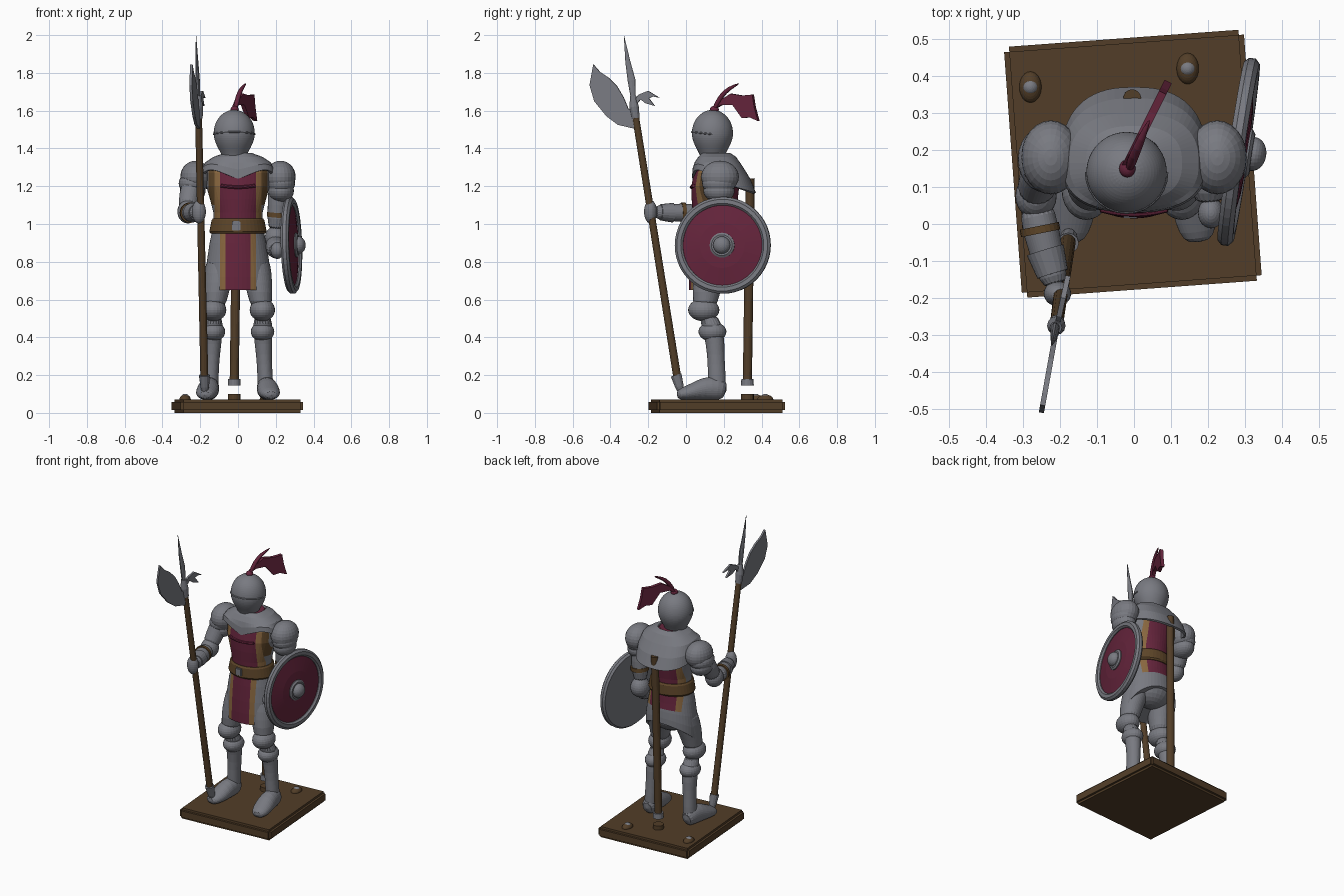
import bpy, bmesh, math
from math import sin, cos, pi, radians
from mathutils import Vector

if "Cube" in bpy.data.objects:
    bpy.data.objects.remove(bpy.data.objects["Cube"], do_unlink=True)


def material(name, r, g, b):
    mat = bpy.data.materials.new(name)
    mat.use_nodes = True
    mat.diffuse_color = (r, g, b, 1)
    mat.node_tree.nodes["Principled BSDF"].inputs["Base Color"].default_value = (r, g, b, 1)
    return mat


STEEL = material("steel grey", .19, .195, .22)
CRIMSON = material("crimson cloth", .13, .018, .045)
WOOD = material("brown wood", .085, .048, .021)
LEATHER = material("brown leather", .11, .06, .022)
GOLD = material("tan trim", .25, .135, .05)
parts = []


def finish(name, bm, mat, subsurf=0):
    bmesh.ops.recalc_face_normals(bm, faces=bm.faces)
    mesh = bpy.data.meshes.new(name)
    bm.to_mesh(mesh)
    bm.free()
    mesh.materials.append(mat)
    obj = bpy.data.objects.new(name, mesh)
    bpy.context.collection.objects.link(obj)
    if subsurf:
        mod = obj.modifiers.new("smooth", "SUBSURF")
        mod.levels = mod.render_levels = subsurf
    parts.append(obj)
    return obj


def skin(name, rings, mat, caps=True, subsurf=0):
    """Joins closed rings of points into one surface."""
    bm = bmesh.new()
    rows = [[bm.verts.new(p) for p in ring] for ring in rings]
    n = len(rows[0])
    for low, high in zip(rows, rows[1:]):
        for i in range(n):
            j = (i + 1) % n
            bm.faces.new((low[i], low[j], high[j], high[i]))
    if caps:
        bm.faces.new(rows[0])
        bm.faces.new(rows[-1])
    return finish(name, bm, mat, subsurf)


def sweep(name, sections, mat, sides=16, level=False, subsurf=0):
    """Elliptical sections (x, y, z, rx[, ry]); level keeps them horizontal."""
    pts = [Vector(s[:3]) for s in sections]
    chord = (pts[-1] - pts[0]).normalized()
    ref = Vector((0, 0, 1)) if abs(chord.z) < .8 else Vector((0, 1, 0))
    rings = []
    for k, (p, s) in enumerate(zip(pts, sections)):
        u, v = Vector((1, 0, 0)), Vector((0, 1, 0))
        if not level:
            t = (pts[min(k + 1, len(pts) - 1)] - pts[max(k - 1, 0)]).normalized()
            u = t.cross(ref).normalized()
            v = t.cross(u)
        angles = [2 * pi * i / sides for i in range(sides)]
        rings.append([p + u * (s[3] * cos(a)) + v * (s[-1] * sin(a)) for a in angles])
    return skin(name, rings, mat, True, subsurf)


def blob(name, centre, radii, mat=STEEL):
    bm = bmesh.new()
    bmesh.ops.create_uvsphere(bm, u_segments=24, v_segments=14, radius=1)
    bmesh.ops.scale(bm, vec=radii, verts=bm.verts)
    bmesh.ops.translate(bm, vec=centre, verts=bm.verts)
    return finish(name, bm, mat)


def box(name, centre, size, mat, bevel=0):
    bm = bmesh.new()
    bmesh.ops.create_cube(bm, size=1)
    bmesh.ops.scale(bm, vec=size, verts=bm.verts)
    if bevel:
        bmesh.ops.bevel(bm, geom=bm.edges[:], offset=bevel, segments=2, affect="EDGES")
    obj = finish(name, bm, mat)
    obj.location = centre
    return obj


def plate(name, outline, slope, anchor, mat, thick):
    """Flat (y, z) outline on an upright plane through the anchor (x, y)."""
    bm = bmesh.new()
    bm.faces.new([bm.verts.new((anchor[0] + slope * (y - anchor[1]), y, z)) for y, z in outline])
    obj = finish(name, bm, mat)
    mod = obj.modifiers.new("thickness", "SOLIDIFY")
    mod.thickness, mod.offset = thick, 0
    return obj


def lathe(name, profile, mat, sides=48):
    return skin(name, [[(r * cos(2 * pi * i / sides), r * sin(2 * pi * i / sides), h)
                        for i in range(sides)] for r, h in profile], mat)


# Display base, support post and pegs
base = box("display_base", (-.003, .163, .036), (.65, .68, .072), WOOD, .014)
base.rotation_euler.z = radians(4.2)
sweep("support_post", [(-.02, .325, .17, .024), (-.005, .34, 1.24, .024)], WOOD)
sweep("post_ferrule", [(-.02, .325, .145, .034), (-.02, .325, .18, .032)], STEEL)
sweep("post_stub", [(-.02, .325, .06, .034), (-.02, .325, .1, .034)], WOOD)
for side, x, y in (("right", -.28, .37), ("left", .145, .42)):
    blob(side + "_base_peg", (x, y, .072), (.03, .042, .024), WOOD)
    blob(side + "_peg_head", (x, y, .08), (.022, .022, .021))

# Surcoat body, cut along its stripes and coloured by position
body = sweep("surcoat", [
    (0, .15, .65, .172, .135), (0, .15, .72, .172, .134), (0, .15, .8, .165, .13),
    (0, .15, .9, .15, .122), (0, .15, 1, .128, .112), (0, .15, 1.06, .13, .115),
    (0, .152, 1.13, .148, .122), (0, .155, 1.2, .168, .127), (0, .16, 1.27, .17, .118),
    (0, .16, 1.32, .14, .1), (0, .16, 1.37, .07, .07)], STEEL, 48, True)
for mat in (CRIMSON, GOLD, LEATHER):
    body.data.materials.append(mat)
bm = bmesh.new()
bm.from_mesh(body.data)
cuts = [((s * w, 0, 0), (1, 0, 0)) for s in (-1, 1) for w in (.065, .095, .125, .155)]
cuts += [((0, 0, h), (0, 0, 1)) for h in (.83, 1.1)]
for point, normal in cuts:
    bmesh.ops.bisect_plane(bm, geom=bm.verts[:] + bm.edges[:] + bm.faces[:],
                           plane_co=point, plane_no=normal)
for face in bm.faces:
    c = face.calc_center_median()
    front, upper, w = c.y < .15, c.z > 1, abs(c.x)
    red, trim = (.065, .095) if front and not upper else (.095, .125)
    if front or c.z > .83:
        if w < red:
            face.material_index = 1
        elif w < trim:
            face.material_index = 2
        elif w < .155 and c.z > 1.1 and front:
            face.material_index = 3
for v in bm.verts:  # the hem rises towards the back
    if v.co.z < .9:
        v.co.z += max(0, v.co.y - .15) * (.9 - v.co.z) * 3.4
bm.to_mesh(body.data)
bm.free()

sweep("chest_fold", [(x, .028 + 1.5 * x * x, 1.195 + x * x, .009)
                     for x in (-.09, -.06, -.03, 0, .03, .06, .09)], CRIMSON, 8)
sweep("belt", [(0, .15, .95, .146, .122), (0, .15, .96, .152, .128),
               (0, .15, 1.02, .14, .124), (0, .15, 1.03, .132, .116)], LEATHER, 40, True)
box("belt_buckle", (-.01, .023, .99), (.045, .014, .05), STEEL, .004)
blob("hips", (0, .165, .8), (.145, .115, .12))

# Shoulder mantle hanging lower at the back
def mantle_ring(width, front_depth, back_depth, height, drop, wave):
    ring = []
    for i in range(64):
        a = 2 * pi * i / 64
        c, s = (math.copysign(abs(t) ** .8, t) for t in (cos(a), sin(a)))
        z = height - drop * s if s > 0 else height + wave * (abs(sin(2 * a)) - .3 * s)
        ring.append((width * c, .165 + (back_depth if s > 0 else front_depth) * s, z))
    return ring


mantle = skin("shoulder_mantle", [
    mantle_ring(.075, .08, .07, 1.375, 0, 0), mantle_ring(.13, .1, .1, 1.355, 0, 0),
    mantle_ring(.175, .12, .135, 1.325, .02, 0), mantle_ring(.192, .13, .175, 1.28, .04, .03),
    mantle_ring(.198, .134, .205, 1.225, .06, .05)], STEEL, False)
thickness = mantle.modifiers.new("thickness", "SOLIDIFY")
thickness.thickness = .014

# Helmet, brow ridge and plume
sweep("helmet", [(-.02, .14, z, r) for z, r in (
    (1.31, .055), (1.36, .062), (1.41, .092), (1.455, .11), (1.5, .111),
    (1.545, .097), (1.58, .07), (1.605, .025))], STEEL, 24, True, 2)
sweep("visor_ridge", [(-.02 + .108 * sin(a), .14 - .108 * cos(a), 1.475 + .012 * cos(a), .005)
                      for a in (k * pi / 14 for k in range(-7, 8))], STEEL, 8)
blob("plume_holder", (-.018, .15, 1.605), (.022, .024, .02), CRIMSON)
sweep("plume_strand", [(-.015, .145, 1.6, .014), (0, .185, 1.68, .014), (.02, .23, 1.72, .012),
                       (.043, .285, 1.745, .003)], CRIMSON, 10, False, 1)
plate("plume_flag", [(.14, 1.6), (.185, 1.655), (.24, 1.69), (.3, 1.68), (.355, 1.685),
                     (.365, 1.62), (.385, 1.545), (.34, 1.565), (.3, 1.56), (.25, 1.63),
                     (.19, 1.63)], .5, (-.015, .17), CRIMSON, .022)

# Legs, mirrored
for side, s in (("right", -1), ("left", 1)):
    sweep(side + "_thigh", [(s * .085, .155, .84, .08, .095), (s * .1, .135, .74, .08, .09),
                            (s * .115, .105, .64, .068, .074), (s * .125, .1, .54, .055, .06)],
          STEEL, 20, True, 1)
    blob(side + "_knee_guard", (s * .129, .094, .545), (.067, .083, .06))
    blob(side + "_shin_guard", (s * .13, .14, .43), (.062, .074, .052))
    sweep(side + "_shin", [(s * .13, .115, .53, .05, .055), (s * .132, .15, .42, .052, .055),
                           (s * .137, .158, .31, .041, .045), (s * .143, .163, .2, .04, .047),
                           (s * .147, .165, .1, .045, .05)], STEEL, 20, True, 1)
    sweep(side + "_foot", [(s * .147, .215, .115, .035, .042), (s * .149, .17, .13, .052, .064),
                           (s * .155, .1, .13, .057, .063), (s * .163, .04, .113, .062, .046),
                           (s * .172, -.02, .1, .052, .033), (s * .176, -.05, .094, .03, .02)],
          STEEL, 16, False, 1)
    blob(side + "_pauldron", (s * .225, .18, 1.25), (.08, .1, .085))
    for k in range(2):
        blob(side + "_pauldron_plate", (s * (.24 - .012 * (s > 0)), .175, 1.215 - .04 * k),
             (.074 - .006 * k, .09 - .007 * k, .06))

# Right arm gripping the pole
sweep("right_upper_arm", [(-.23, .17, 1.27, .055), (-.257, .13, 1.15, .057),
                          (-.27, .07, 1.06, .05)], STEEL, 20, False, 1)
blob("right_elbow", (-.265, .075, 1.065), (.056, .06, .062))
sweep("right_forearm", [(-.268, .07, 1.06, .045), (-.252, -.02, 1.06, .052),
                        (-.225, -.12, 1.06, .04), (-.21, -.17, 1.065, .036)], STEEL, 20, False, 1)
sweep("right_arm_strap", [(-.256, -.005, 1.06, .054), (-.252, -.025, 1.06, .054)], LEATHER, 24)
sweep("right_cuff", [(-.24, -.07, 1.06, .052), (-.22, -.135, 1.062, .043)], STEEL, 20)
blob("right_hand", (-.207, -.188, 1.065), (.037, .034, .062))

# Left arm behind the shield
sweep("left_upper_arm", [(.215, .18, 1.27, .055), (.212, .195, 1.1, .055),
                         (.2, .2, .95, .048)], STEEL, 20, False, 1)
sweep("left_arm_strap", [(.21, .197, 1.06, .056), (.208, .198, 1.035, .056)], LEATHER, 24)
blob("left_elbow", (.2, .205, .925), (.058, .065, .065))
sweep("left_forearm", [(.2, .21, .9, .055), (.2, .13, .87, .058), (.205, .05, .86, .042)],
      STEEL, 20, False, 1)
blob("left_hand", (.208, .03, .86), (.035, .042, .045))

# Round shield
turn = Vector((1, -.15, .03)).to_track_quat("Z", "Y")
shield = [
    lathe("shield_face", [(.004, -.002), (.12, -.006), (.222, -.014), (.222, .006),
                          (.12, .022), (.004, .028)], CRIMSON),
    lathe("shield_rim", [(.212, -.02), (.245, -.02), (.256, -.008), (.256, .01), (.243, .022),
                         (.222, .022), (.212, .012), (.212, -.02)], STEEL),
    lathe("shield_boss_ring", [(.066, .01), (.066, .03), (.055, .038), (.004, .038)], STEEL),
    blob("shield_boss", (0, 0, .04), (.046, .046, .036))]
for obj in shield:
    obj.rotation_mode = "QUATERNION"
    obj.rotation_quaternion = turn
    obj.location = (.282, .195, .887)

# Halberd
sweep("halberd_shaft", [(-.178, -.045, .18, .021), (-.21, -.275, 1.62, .018)], WOOD, 12)
sweep("halberd_foot_cap", [(-.176, -.022, .1, .014), (-.176, -.035, .14, .023),
                           (-.178, -.052, .2, .029)], STEEL, 12)
sweep("halberd_socket", [(-.208, -.266, 1.56, .021), (-.21, -.275, 1.62, .025),
                         (-.211, -.28, 1.68, .016)], STEEL, 12)
sweep("halberd_spike", [(-.211, -.278, 1.65, .012), (-.214, -.288, 1.76, .012, .022),
                        (-.218, -.308, 1.86, .008, .014), (-.222, -.328, 1.995, .001)], STEEL, 10)
plate("halberd_blade", [(-.49, 1.845), (-.51, 1.735), (-.485, 1.65), (-.42, 1.57), (-.36, 1.525),
                        (-.275, 1.505), (-.262, 1.55), (-.275, 1.6), (-.305, 1.61), (-.33, 1.67),
                        (-.365, 1.73), (-.41, 1.775), (-.455, 1.805)],
      .18, (-.209, -.28), STEEL, .014)
plate("halberd_hook", [(-.285, 1.64), (-.25, 1.685), (-.2, 1.705), (-.14, 1.668), (-.175, 1.675),
                       (-.195, 1.665), (-.165, 1.625), (-.215, 1.64), (-.24, 1.66), (-.265, 1.63)],
      .22, (-.209, -.28), STEEL, .014)

# Smooth shading with sharp edges kept
for obj in bpy.context.view_layer.objects:
    obj.select_set(obj in parts)
bpy.context.view_layer.objects.active = body
bpy.ops.object.shade_smooth_by_angle(angle=radians(40))
